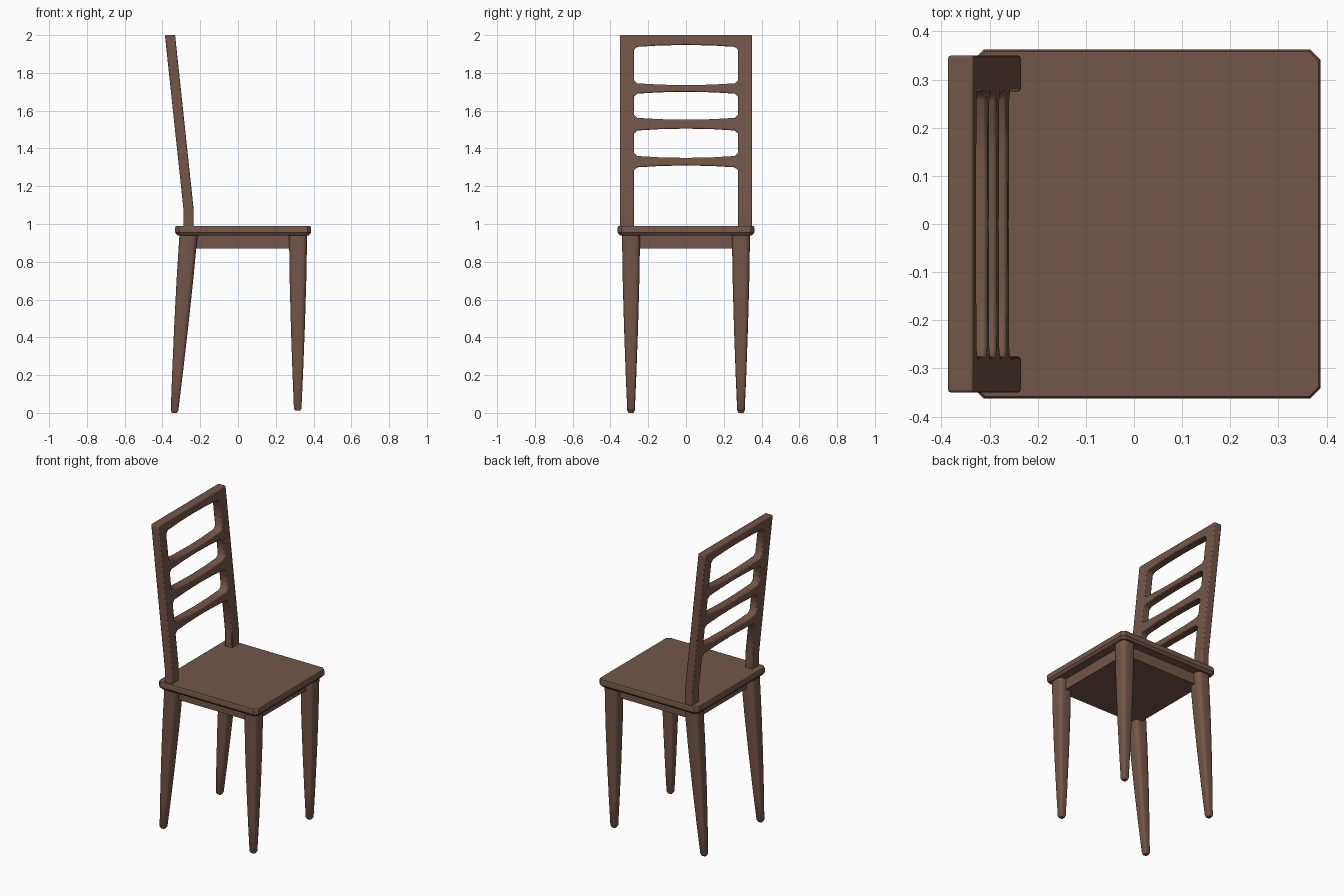
import bpy, bmesh, math

cube = bpy.data.objects.get("Cube")
if cube:
    bpy.data.objects.remove(cube)

wood = bpy.data.materials.new("brown_wood")
wood.use_nodes = True
COLOUR = (0.175, 0.092, 0.067, 1)
wood.diffuse_color = COLOUR
wood.node_tree.nodes["Principled BSDF"].inputs["Base Color"].default_value = COLOUR


def finish(bm, name, smooth_angle=40):
    bmesh.ops.recalc_face_normals(bm, faces=bm.faces)
    mesh = bpy.data.meshes.new(name)
    bm.to_mesh(mesh)
    bm.free()
    mesh.materials.append(wood)
    obj = bpy.data.objects.new(name, mesh)
    bpy.context.collection.objects.link(obj)
    bpy.ops.object.select_all(action="DESELECT")
    obj.select_set(True)
    bpy.context.view_layer.objects.active = obj
    bpy.ops.object.shade_smooth_by_angle(angle=math.radians(smooth_angle))
    return obj


def ring(bm, cx, cy, z, hx, hy, radius, segments):
    """Rectangle with rounded (or, with one segment, chamfered) corners."""
    verts = []
    for i, (sx, sy) in enumerate([(1, 1), (-1, 1), (-1, -1), (1, -1)]):
        for k in range(segments + 1):
            a = math.pi / 2 * (i + k / segments)
            verts.append(bm.verts.new((cx + sx * (hx - radius) + radius * math.cos(a),
                                       cy + sy * (hy - radius) + radius * math.sin(a), z)))
    return verts


def loft(name, rings, segments, smooth_angle=40):
    """Skin a stack of (cx, cy, z, hx, hy, radius) rings and cap it."""
    bm = bmesh.new()
    loops = [ring(bm, *r, segments) for r in rings]
    for a, b in zip(loops, loops[1:]):
        for i in range(len(a)):
            j = (i + 1) % len(a)
            bm.faces.new((a[i], a[j], b[j], b[i]))
    bm.faces.new(loops[0])
    bm.faces.new(loops[-1])
    return finish(bm, name, smooth_angle)


# Seat slab with clipped corners and eased edges
SEAT_X = 0.027
loft("seat", [(SEAT_X, 0, z, 0.36 - d, 0.362 - d, 0.02)
              for z, d in [(0.94, 0.012), (0.955, 0), (0.981, 0), (0.99, 0.004)]], 1, 30)

# Solid apron block under the seat
loft("apron", [(SEAT_X, 0, z, 0.295, 0.295, 0.01) for z in (0.87, 0.945)], 1, 30)

# Tapered legs: (height, half width)
TAPER = [(0, 0.013), (0.012, 0.02), (0.2, 0.028), (0.45, 0.037), (0.7, 0.044), (0.945, 0.048)]


def leg(name, top_x, foot_x, y, foot_z):
    rings = []
    for z, half in TAPER:
        t = z / TAPER[-1][0]
        rings.append((foot_x + (top_x - foot_x) * t, y, foot_z + z * (1 - foot_z),
                      half, half, half * 0.55))
    loft(name, rings, 4)


for side, sign in (("left", 1), ("right", -1)):
    leg(side + "_front_leg", 0.318, 0.316, 0.291 * sign, 0.012)
    leg(side + "_back_leg", -0.262, -0.337, 0.291 * sign, 0)

# Ladder backrest: a grid of cells, leaving the openings between rails empty
COLUMNS = [-0.35, -0.275, -0.258, -0.14, 0, 0.14, 0.258, 0.275, 0.35]
# (height of the row line at mid width, direction in which it flares at the posts)
ROWS = [(0.97, 0), (1.08, 0), (1.31, -1), (1.35, 1), (1.505, -1), (1.552, 1),
        (1.70, -1), (1.735, 1), (1.948, -1), (2.0, 0)]
RAILS = (2, 4, 6, 8)
THICK = 0.054


def flare(y):
    y = min(abs(y), 0.275)
    return 0.01 * (y / 0.258) ** 2 + (0.014 if y > 0.27 else 0)


def lean(z):
    return -0.262 - 0.098 * max(0, z - 1.08) / 0.92


bm = bmesh.new()
sheets = []
for offset in (-THICK / 2, THICK / 2):
    sheet = []
    for z, direction in ROWS:
        line = []
        for y in COLUMNS:
            height = z + direction * flare(y)
            line.append(bm.verts.new((lean(height) + offset, y, height)))
        sheet.append(line)
    sheets.append(sheet)

last = len(COLUMNS) - 2
filled = {(r, c) for r in range(len(ROWS) - 1) for c in range(last + 1)
          if r in RAILS or c in (0, last)}
for r, c in filled:
    corners = [(r, c), (r, c + 1), (r + 1, c + 1), (r + 1, c)]
    for sheet in sheets:
        bm.faces.new([sheet[i][j] for i, j in corners])
    # Side walls wherever the neighbouring cell is open
    neighbours = [(r - 1, c), (r, c + 1), (r + 1, c), (r, c - 1)]
    for k, cell in enumerate(neighbours):
        if cell not in filled:
            (i, j), (m, n) = corners[k], corners[(k + 1) % 4]
            bm.faces.new((sheets[0][i][j], sheets[0][m][n], sheets[1][m][n], sheets[1][i][j]))
bmesh.ops.delete(bm, geom=[v for v in bm.verts if not v.link_faces], context="VERTS")
backrest = finish(bm, "backrest", 50)
bevel = backrest.modifiers.new("eased_edges", "BEVEL")
bevel.width = 0.006
bevel.segments = 2
bevel.limit_method = "ANGLE"
bevel.angle_limit = math.radians(50)
